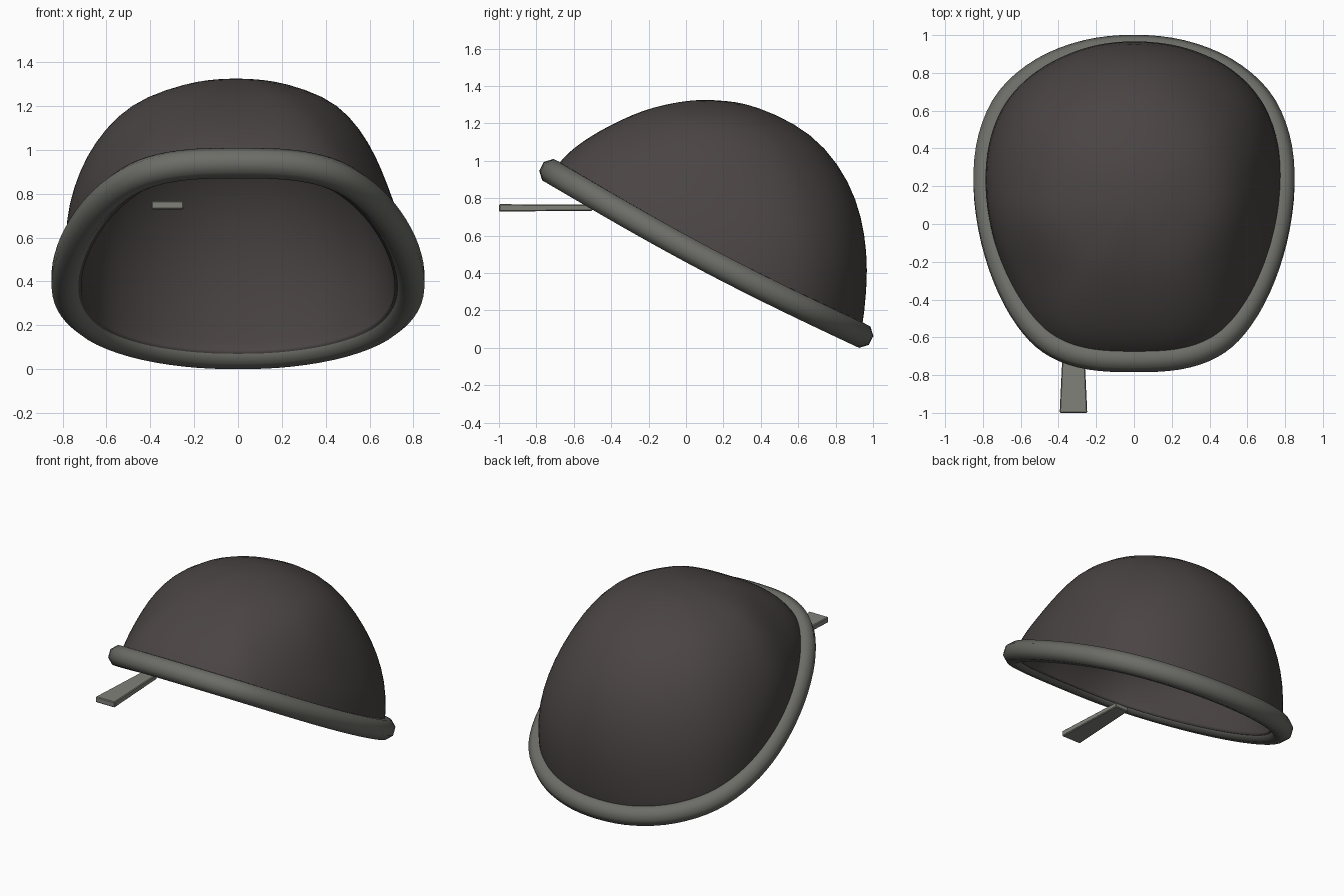
import bpy, bmesh, math
from mathutils import Vector

if "Cube" in bpy.data.objects:
    bpy.data.objects.remove(bpy.data.objects["Cube"])


def material(name, rgb):
    m = bpy.data.materials.new(name)
    m.diffuse_color = (*rgb, 1)
    m.use_nodes = True
    m.node_tree.nodes["Principled BSDF"].inputs["Base Color"].default_value = m.diffuse_color
    return m


SHELL = material("dark brown grey", (0.068, 0.059, 0.057))
TRIM = material("olive grey", (0.150, 0.153, 0.135))
TAB = material("light grey", (0.220, 0.220, 0.195))


def grid_object(name, rings, mat, wrap=False, pole=None):
    """Skin closed rings of points; wrap joins last to first, pole caps the first ring."""
    bm = bmesh.new()
    rows = [[bm.verts.new(p) for p in r] for r in rings]
    n = len(rows[0])
    for a, b in zip(rows, rows[1:] + ([rows[0]] if wrap else [])):
        for i in range(n):
            j = (i + 1) % n
            bm.faces.new((a[i], b[i], b[j], a[j]))
    if pole is not None:
        top = bm.verts.new(pole)
        for i in range(n):
            bm.faces.new((top, rows[0][i], rows[0][(i + 1) % n]))
    bmesh.ops.recalc_face_normals(bm, faces=bm.faces)
    for f in bm.faces:
        f.smooth = True
    me = bpy.data.meshes.new(name)
    bm.to_mesh(me)
    bm.free()
    me.materials.append(mat)
    ob = bpy.data.objects.new(name, me)
    bpy.context.collection.objects.link(ob)
    return ob


# Opening outline: half plan, mirrored and smoothed, laid on a tilted, slightly sagging plane
half = [(0, -.715), (.23, -.702), (.405, -.645), (.535, -.535), (.655, -.34), (.745, -.08),
        (.785, .2), (.76, .45), (.662, .66), (.48, .815), (.25, .905), (0, .932)]
plan = [Vector(p) for p in half + [(-x, y) for x, y in half[-2:0:-1]]]


def on_plane(p):
    k = (p.y + .715) / 1.65
    return Vector((p.x, p.y, .94 - .872 * k - .032 * math.sin(math.pi * k)))


STEPS, outline = 4, []
for i in range(len(plan)):
    a, b, c, d = (plan[(i + k) % len(plan)] for k in (-1, 0, 1, 2))
    for s in range(STEPS):
        t = s / STEPS
        outline.append(on_plane(.5 * (2 * b + (c - a) * t + (2 * a - 5 * b + 4 * c - d) * t * t
                                      + (3 * b - a - 3 * c + d) * t ** 3)))
N = len(outline)

# Rolled rim: octagonal tube along the outline
normal = Vector((0, .468, .884))
tube = []
for i, p in enumerate(outline):
    side = (outline[(i + 1) % N] - outline[i - 1]).cross(normal).normalized()
    tube.append([p + .07 * (side * math.cos(q) + normal * math.sin(q))
                 for q in [math.tau * (k + .5) / 8 for k in range(8)]])
grid_object("rim", tube, TRIM, wrap=True)

# Dome: reach of each meridian at given drop fractions, blended by direction
apex = Vector((-.01, .12, 1.327))
drop = [.008, .03, .10, .20, .35, .50, .65, .80, 1]
front = [.09, .18, .34, .475, .625, .75, .85, .93, 1]
back = [.17, .32, .57, .77, .93, 1.01, 1.045, 1.045, 1.01]
right = [.16, .30, .52, .66, .775, .85, .91, .965, 1]
left = [.16, .30, .54, .705, .845, .93, .985, 1.005, 1]


def dome_point(p, k):
    dx, dy = p.x - apex.x, p.y - apex.y
    w = dx * dx / (dx * dx + dy * dy)
    u = w * (right if dx > 0 else left)[k] + (1 - w) * (back if dy > 0 else front)[k]
    diag, mid = 4 * w * (1 - w), math.sin(math.pi * drop[k] ** .7)
    if dx > 0 and dy > 0:      # back right: flat shoulder, full lower wall
        u += diag * (.045 * max(0, math.sin(math.pi * (drop[k] - .3) / .7)) - .035 * mid)
    elif dx < 0 and dy < 0:    # front left: flatter shoulder
        u -= .04 * diag * mid
    elif dx < 0:               # back left: slightly slimmer lower wall
        u -= .02 * diag * math.sin(math.pi * drop[k])
    return Vector((apex.x + dx * u, apex.y + dy * u, apex.z + (p.z - apex.z) * drop[k]))


# Thick shell whose inner wall covers the inside of the rim
rings = [[dome_point(p, k) for p in outline] for k in range(len(drop))]
rings.append([p - normal * .035 for p in outline])
shell = grid_object("helmet_shell", rings, SHELL, pole=apex - Vector((0, 0, .001)))
sub = shell.modifiers.new("smooth", 'SUBSURF')
sub.levels = sub.render_levels = 1
thick = shell.modifiers.new("thickness", 'SOLIDIFY')
thick.thickness = .07
thick.offset = -1

# Flat strap tab under the front edge, tapering towards the shell
bm = bmesh.new()
ends = [(-1.0, -.394, -.247, .729, .768), (-.5, -.37, -.271, .732, .765)]
va, vb = [[bm.verts.new(c) for c in ((x0, y, z0), (x1, y, z0), (x1, y, z1), (x0, y, z1))]
          for y, x0, x1, z0, z1 in ends]
bm.faces.new(va)
bm.faces.new(vb[::-1])
for i in range(4):
    j = (i + 1) % 4
    bm.faces.new((va[i], vb[i], vb[j], va[j]))
bmesh.ops.recalc_face_normals(bm, faces=bm.faces)
me = bpy.data.meshes.new("strap_tab")
bm.to_mesh(me)
bm.free()
me.materials.append(TAB)
tab = bpy.data.objects.new("strap_tab", me)
bpy.context.collection.objects.link(tab)
bev = tab.modifiers.new("soft_edges", 'BEVEL')
bev.width = .005
bev.segments = 1
